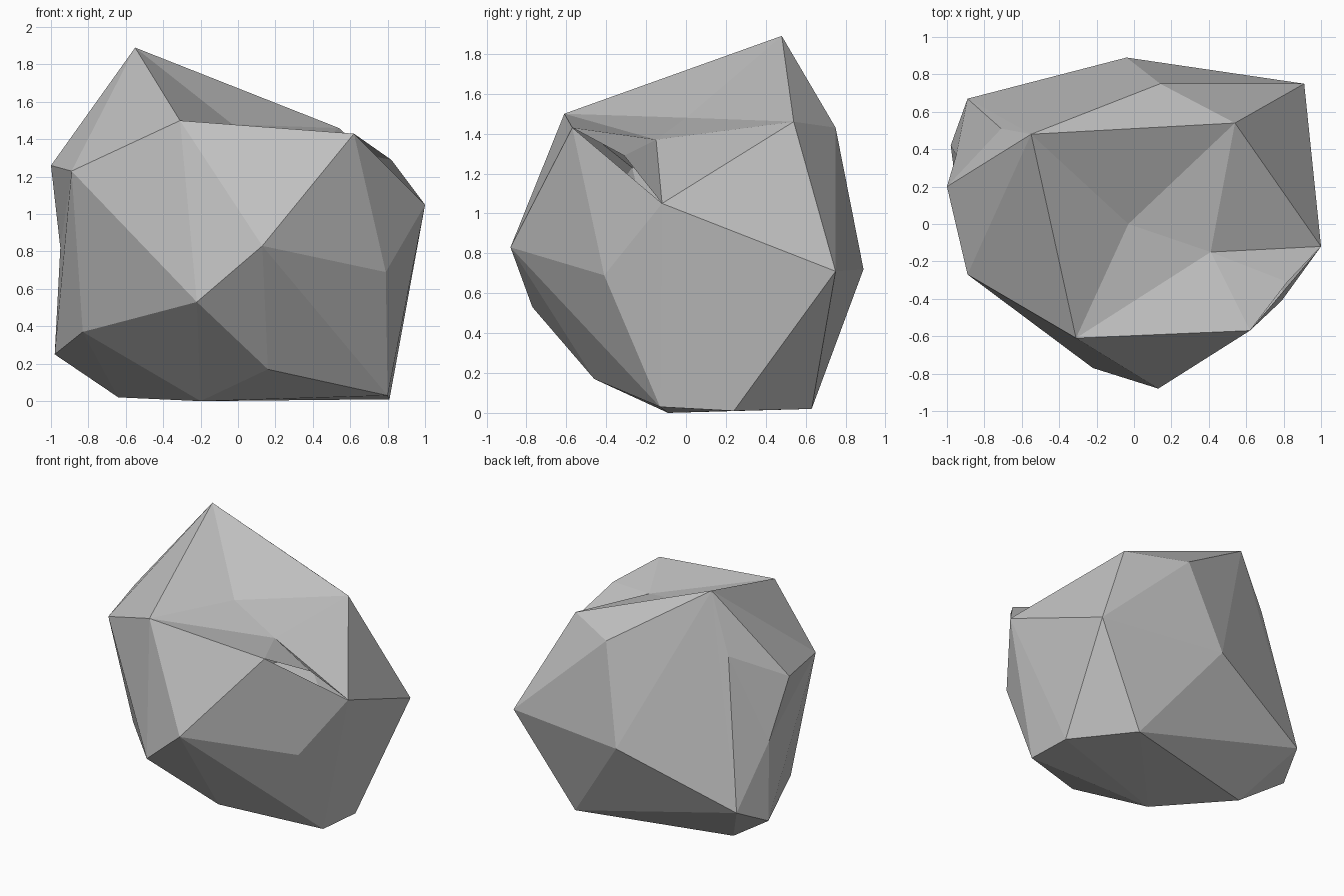
import bpy
import bmesh

default_cube = bpy.data.objects.get("Cube")
if default_cube:
    bpy.data.objects.remove(default_cube, do_unlink=True)

# Corners of the boulder, named by where they sit
CORNERS = {
    # crown
    "peak": (-.55, .48, 1.89),
    "brow": (-.31, -.61, 1.5),
    "shoulder": (.62, -.57, 1.43),
    "notch": (.82, -.31, 1.29),
    "flank": (1, -.12, 1.05),
    "ridge": (.54, .54, 1.46),
    "rear_ridge": (.14, .75, 1.43),
    "rear_crest": (-.71, .51, 1.45),
    "side_crest": (-1, .2, 1.26),
    "cheek": (-.89, -.27, 1.23),
    # waist
    "nose": (.13, -.88, .83),
    "chin": (-.22, -.77, .53),
    "hip": (.79, -.41, .69),
    "rear_hip": (.91, .75, .71),
    "rear_bulge": (-.04, .89, .72),
    "rear_heel": (-.89, .67, .38),
    "side_foot": (-.83, -.06, .37),
    "side_heel": (-.98, .42, .25),
    # underside
    "front_keel": (.16, -.46, .17),
    "front_base": (.8, -.13, .03),
    "mid_base": (.81, .24, .01),
    "rear_base": (.48, .63, .02),
    "keel": (-.2, -.09, 0),
    "side_base": (-.64, .35, .02),
}

# Sunken points inside the hollows
PITS = {
    "hollow": (-.03, 0, 1.48),
    "step": (.41, -.15, 1.37),
    "dent": (-.95, .37, .82),
}

# Each hollow: its rim, then fans of (centre, chain of neighbours)
HOLLOWS = [
    ("peak brow shoulder notch flank ridge",
     [("hollow", "ridge peak brow step ridge"),
      ("step", "brow shoulder notch flank ridge")]),
    ("side_crest rear_crest rear_heel side_heel cheek",
     [("dent", "side_crest rear_crest rear_heel side_heel cheek side_crest")]),
]


def build_boulder():
    bm = bmesh.new()
    points = {name: bm.verts.new(co) for name, co in CORNERS.items()}
    bmesh.ops.convex_hull(bm, input=list(bm.verts))
    points.update({name: bm.verts.new(co) for name, co in PITS.items()})

    # Open the hull inside each rim and fold it inward
    for rim_names, fans in HOLLOWS:
        rim = {points[name] for name in rim_names.split()}
        lids = [f for f in bm.faces if set(f.verts) <= rim]
        inner = [e for e in bm.edges
                 if e.link_faces and all(f in lids for f in e.link_faces)]
        bmesh.ops.delete(bm, geom=lids, context="FACES_ONLY")
        bmesh.ops.delete(bm, geom=inner, context="EDGES_FACES")
        for centre, chain in fans:
            names = chain.split()
            for first, second in zip(names, names[1:]):
                bm.faces.new((points[centre], points[first], points[second]))

    bmesh.ops.recalc_face_normals(bm, faces=list(bm.faces))
    mesh = bpy.data.meshes.new("boulder")
    bm.to_mesh(mesh)
    bm.free()
    return mesh


# Plain stone colour
stone = bpy.data.materials.new("stone_grey")
stone.use_nodes = True
colour = (.55, .55, .55, 1)
stone.diffuse_color = colour
stone.node_tree.nodes["Principled BSDF"].inputs["Base Color"].default_value = colour

# Flat-shaded boulder
mesh = build_boulder()
mesh.materials.append(stone)
mesh.shade_flat()
boulder = bpy.data.objects.new("boulder", mesh)
bpy.context.collection.objects.link(boulder)
